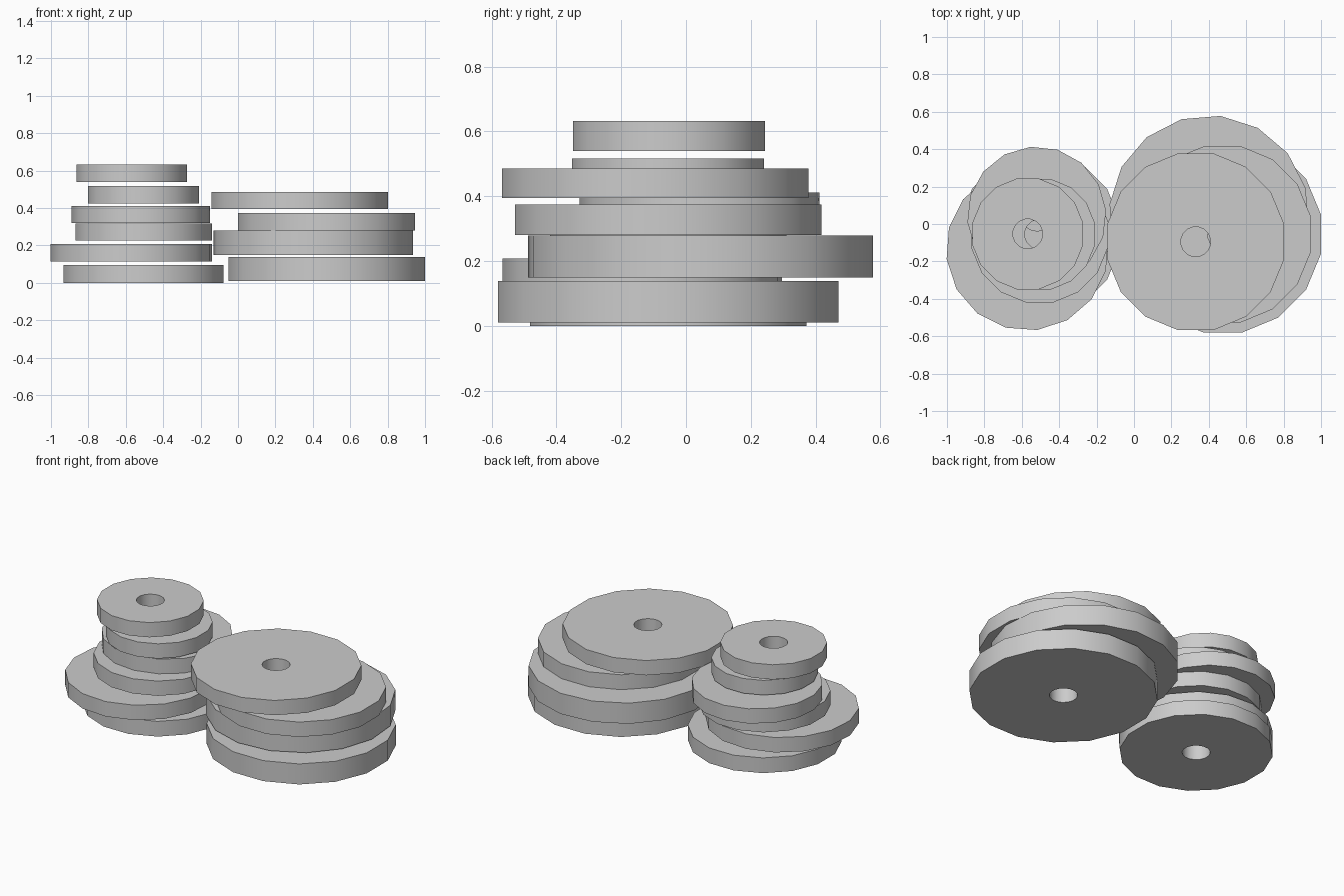
import bpy, bmesh
from math import cos, sin, radians, tau

if "Cube" in bpy.data.objects:
    bpy.data.objects.remove(bpy.data.objects["Cube"])

SIDES = 16
HOLE = 0.08


def plate(name, x, y, z0, z1, radius, turn=11.25):
    """Low-poly round plate with a centre bore."""
    bm = bmesh.new()

    def ring(r, z):
        return [bm.verts.new((r * cos(radians(turn) + tau * i / SIDES),
                              r * sin(radians(turn) + tau * i / SIDES), z))
                for i in range(SIDES)]

    h = z1 - z0
    rings = [ring(radius, 0), ring(radius, h), ring(HOLE, h), ring(HOLE, 0)]
    for a, b in zip(rings, rings[1:] + rings[:1]):
        for i in range(SIDES):
            j = (i + 1) % SIDES
            bm.faces.new((a[i], a[j], b[j], b[i]))
    bmesh.ops.recalc_face_normals(bm, faces=bm.faces)
    mesh = bpy.data.meshes.new(name)
    bm.to_mesh(mesh)
    bm.free()
    obj = bpy.data.objects.new(name, mesh)
    obj.location = (x, y, z0)
    bpy.context.collection.objects.link(obj)
    bpy.ops.object.select_all(action='DESELECT')
    obj.select_set(True)
    bpy.context.view_layer.objects.active = obj
    bpy.ops.object.shade_smooth_by_angle(angle=radians(30))


# Left stack: small plates, bottom to top
plate("left_plate_1", -0.505, -0.055, 0.0, 0.095, 0.435)
plate("left_plate_2", -0.57, -0.135, 0.115, 0.208, 0.435, 7)
plate("left_plate_3", -0.505, -0.055, 0.225, 0.317, 0.372)
plate("left_plate_4", -0.52, 0.042, 0.32, 0.412, 0.372, 5)
plate("left_plate_5", -0.505, -0.055, 0.425, 0.517, 0.302)
plate("left_plate_6", -0.568, -0.053, 0.54, 0.632, 0.302)

# Right stack: large plates, bottom to top
plate("right_plate_1", 0.475, -0.055, 0.01, 0.138, 0.535)
plate("right_plate_2", 0.402, 0.045, 0.15, 0.279, 0.536, -6.5)
plate("right_plate_3", 0.473, -0.055, 0.281, 0.374, 0.482)
plate("right_plate_4", 0.33, -0.095, 0.394, 0.486, 0.482)
